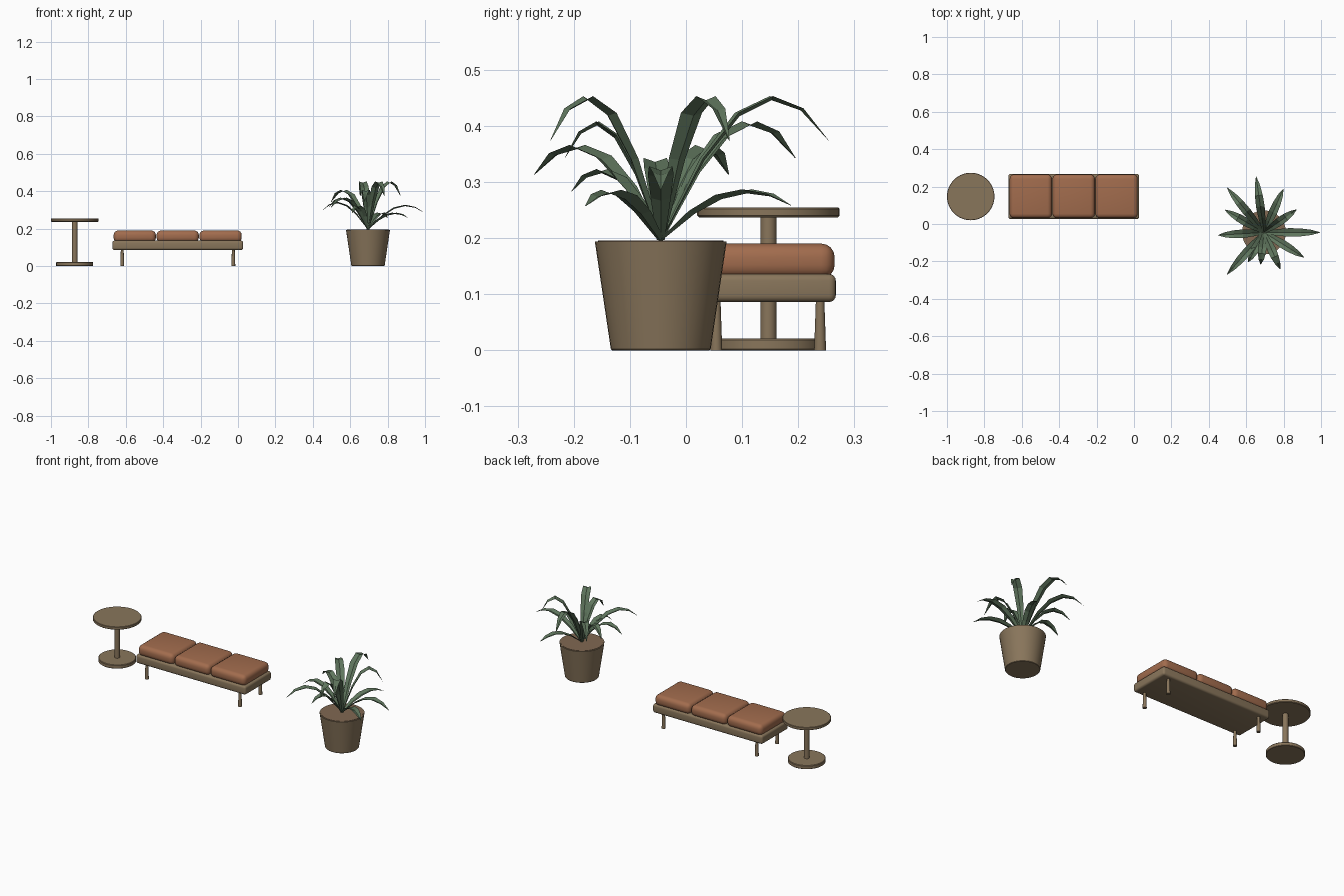
import bpy, bmesh, math
from mathutils import Vector

if "Cube" in bpy.data.objects:
    bpy.data.objects.remove(bpy.data.objects["Cube"])


def material(name, rgb):
    m = bpy.data.materials.new(name)
    m.diffuse_color = (*rgb, 1)
    m.use_nodes = True
    m.node_tree.nodes["Principled BSDF"].inputs["Base Color"].default_value = m.diffuse_color
    return m


WOOD = material("tan", (0.25, 0.18, 0.105))
LEATHER = material("russet", (0.36, 0.15, 0.075))
SOIL = material("soil_brown", (0.22, 0.14, 0.085))
GREEN = material("leaf_green", (0.115, 0.18, 0.11))


def finish(name, bm, mat, smooth=True):
    me = bpy.data.meshes.new(name)
    bm.to_mesh(me)
    bm.free()
    ob = bpy.data.objects.new(name, me)
    bpy.context.collection.objects.link(ob)
    me.materials.append(mat)
    if smooth:
        bpy.ops.object.select_all(action='DESELECT')
        ob.select_set(True)
        bpy.context.view_layer.objects.active = ob
        bpy.ops.object.shade_smooth_by_angle(angle=math.radians(35))
    return ob


def lathe(name, x, y, profile, mat, n=40):
    """Closed solid turned from (radius, z) points, bottom to top."""
    bm = bmesh.new()
    rings = [[bm.verts.new((x + r * math.cos(2 * math.pi * i / n),
                            y + r * math.sin(2 * math.pi * i / n), z))
              for i in range(n)] for r, z in profile]
    for a, b in zip(rings, rings[1:]):
        for i in range(n):
            j = (i + 1) % n
            bm.faces.new((a[i], a[j], b[j], b[i]))
    bm.faces.new(rings[0][::-1])
    bm.faces.new(rings[-1])
    return finish(name, bm, mat)


def rounded_box(name, lo, hi, radius, mat):
    lo, hi = Vector(lo), Vector(hi)
    bm = bmesh.new()
    bmesh.ops.create_cube(bm, size=1)
    size, mid = hi - lo, (lo + hi) / 2
    for v in bm.verts:
        v.co = Vector(a * b for a, b in zip(v.co, size)) + mid
    bmesh.ops.bevel(bm, geom=bm.edges[:], offset=radius, segments=4,
                    profile=0.5, affect='EDGES')
    return finish(name, bm, mat)


# Round side table
TX, TY = -0.873, 0.147
lathe("table_base", TX, TY, [(0.097, 0), (0.099, 0.002), (0.099, 0.018), (0.096, 0.021)], WOOD)
lathe("table_stem", TX, TY, [(0.0145, 0.02), (0.0145, 0.24)], WOOD, 20)
lathe("table_top", TX, TY, [(0.124, 0.237), (0.127, 0.240), (0.127, 0.252), (0.125, 0.254)], WOOD)

# Bench frame, cushions and legs
rounded_box("bench_frame", (-0.672, 0.027, 0.086), (0.028, 0.267, 0.136), 0.012, WOOD)
for i in range(3):
    x = -0.665 + i * 0.2295
    rounded_box(f"cushion_{i + 1}", (x, 0.031, 0.128), (x + 0.226, 0.265, 0.19), 0.024, LEATHER)
for x in (-0.619, -0.025):
    for y in (0.054, 0.239):
        lathe("bench_leg", x, y, [(0.0105, 0), (0.0105, 0.004), (0.0075, 0.09)], WOOD, 16)

# Plant pot with soil
PX, PY = 0.695, -0.045
lathe("pot", PX, PY, [(0.087, 0), (0.089, 0.002), (0.1175, 0.194)], WOOD)
lathe("soil", PX, PY, [(0.112, 0.19), (0.112, 0.196)], SOIL)

# Arching leaves: direction in degrees, reach, peak height
LEAVES = [(0, 0.30, 0.325), (35, 0.213, 0.45), (66, 0.255, 0.284), (98, 0.302, 0.45),
          (129.5, 0.311, 0.405), (150, 0.242, 0.363), (183.5, 0.246, 0.34),
          (228.7, 0.30, 0.363), (242, 0.18, 0.32), (264, 0.172, 0.405),
          (294, 0.215, 0.45), (328, 0.253, 0.283)]
# Along the leaf: share of reach, share of rise, half width
ARC = [(0, 0, 0.007), (0.25, 0.57, 0.018), (0.46, 0.886, 0.023),
       (0.66, 1.0, 0.021), (0.84, 0.92, 0.014), (1, 0.70, 0.001)]
for k, (deg, reach, peak) in enumerate(LEAVES):
    a = math.radians(deg)
    out = Vector((math.cos(a), math.sin(a), 0))
    side = Vector((-math.sin(a), math.cos(a), 0))
    pts = [Vector((PX, PY, 0.196)) + out * reach * r + Vector((0, 0, (peak - 0.196) * h))
           for r, h, _ in ARC]
    bm = bmesh.new()
    rows = []
    for i, p in enumerate(pts):
        along = (pts[min(i + 1, 5)] - pts[max(i - 1, 0)]).normalized()
        up = along.cross(side)
        w = ARC[i][2]
        rows.append([bm.verts.new(p + side * w * s + up * w * 0.35 * (abs(s) - 0.6))
                     for s in (-1, 0, 1)])
    for r0, r1 in zip(rows, rows[1:]):
        for j in (0, 1):
            bm.faces.new((r0[j], r1[j], r1[j + 1], r0[j + 1]))
    finish(f"leaf_{k + 1}", bm, GREEN, smooth=False)
